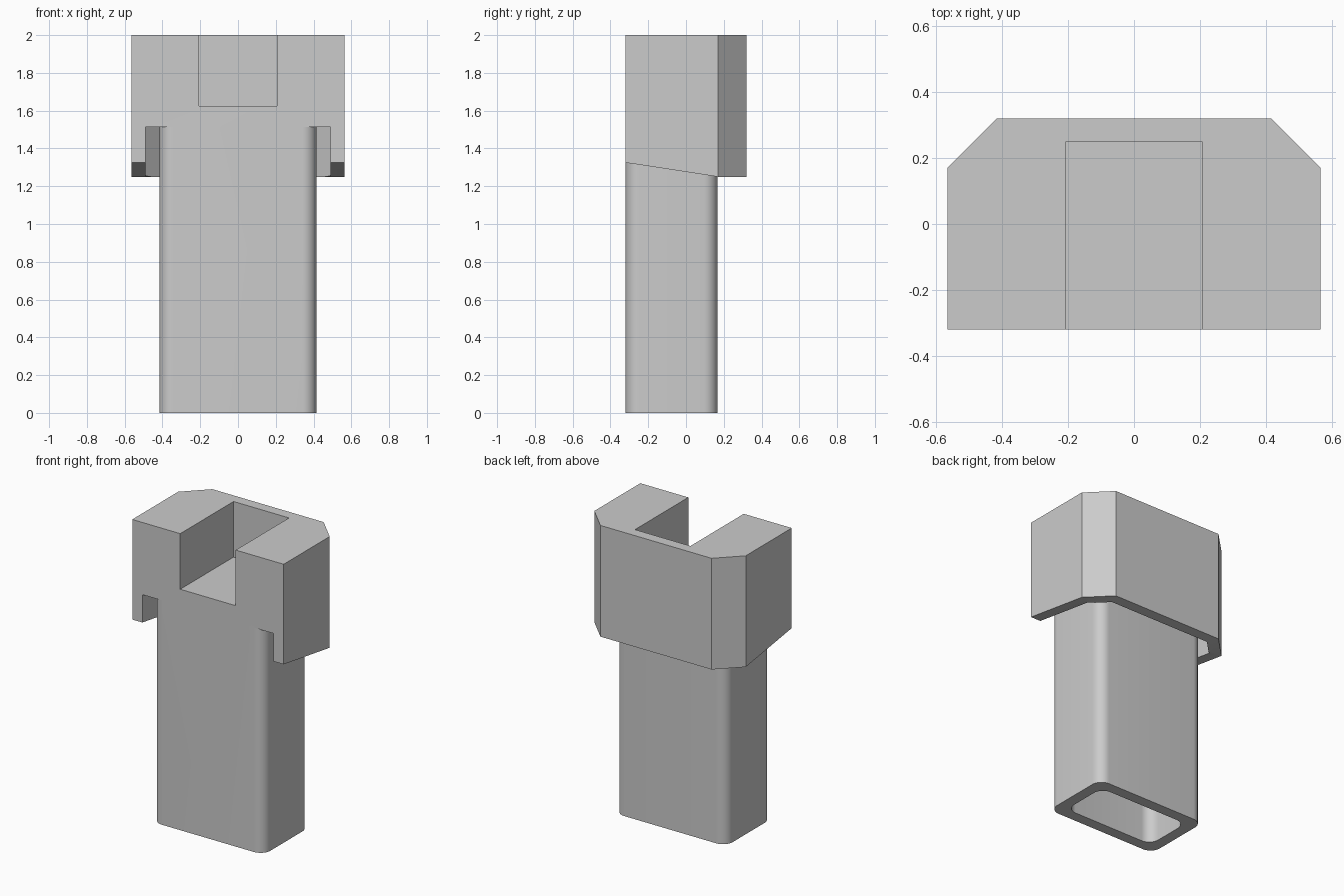
import bpy, bmesh, math

cube = bpy.data.objects.get("Cube")
if cube:
    bpy.data.objects.remove(cube, do_unlink=True)

GREY = (0.6, 0.6, 0.6, 1)
grey = bpy.data.materials.new("plain grey")
grey.use_nodes = True
grey.diffuse_color = GREY
grey.node_tree.nodes["Principled BSDF"].inputs["Base Color"].default_value = GREY


def prism(name, outline, low, high, axis="z"):
    """Extrude a 2D outline: (x, y) along z, or (y, z) along x."""
    bm = bmesh.new()

    def place(u, v, w):
        return (u, v, w) if axis == "z" else (w, u, v)
    face = bm.faces.new([bm.verts.new(place(u, v, low)) for u, v in outline])
    moved = bmesh.ops.extrude_face_region(bm, geom=[face])["geom"]
    verts = [g for g in moved if isinstance(g, bmesh.types.BMVert)]
    bmesh.ops.translate(bm, verts=verts, vec=place(0, 0, high - low))
    bmesh.ops.recalc_face_normals(bm, faces=bm.faces)
    mesh = bpy.data.meshes.new(name)
    bm.to_mesh(mesh)
    bm.free()
    mesh.materials.append(grey)
    obj = bpy.data.objects.new(name, mesh)
    bpy.context.collection.objects.link(obj)
    return obj


def combine(target, other, operation):
    """Apply a boolean and discard the helper."""
    mod = target.modifiers.new(operation, "BOOLEAN")
    mod.operation, mod.object, mod.solver = operation, other, "EXACT"
    bpy.ops.object.select_all(action="DESELECT")
    bpy.context.view_layer.objects.active = target
    target.select_set(True)
    bpy.ops.object.modifier_apply(modifier=mod.name)
    bpy.data.objects.remove(other, do_unlink=True)


def rect(x, y0, y1):
    return [(-x, y0), (x, y0), (x, y1), (-x, y1)]


def chamfered(x, y0, y1, shoulder, x_back):
    return [(-x, y0), (x, y0), (x, shoulder), (x_back, y1), (-x_back, y1), (-x, shoulder)]


def rounded(x, y0, y1, r, steps=10):
    points = []
    centres = [(x - r, y1 - r), (r - x, y1 - r), (r - x, y0 + r), (x - r, y0 + r)]
    for corner, (cx, cy) in enumerate(centres):
        for i in range(steps + 1):
            a = math.pi / 2 * (corner + i / steps)
            points.append((cx + r * math.cos(a), cy + r * math.sin(a)))
    return points


FRONT, BACK = -0.32, 0.32
CAP_BOTTOM, CAVITY_TOP, TOP = 1.25, 1.513, 2.0

# Cap with chamfered back corners
body = prism("capped_tube", chamfered(0.565, FRONT, BACK, 0.17, 0.415), CAP_BOTTOM, TOP)

# Underside rising toward the front
slope = prism("slope_cutter", [(0.17, CAP_BOTTOM), (-0.418, 1.34), (-0.418, 1.1), (0.17, 1.1)],
              -0.7, 0.7, axis="x")
combine(body, slope, "DIFFERENCE")

# Skirt cavity, open at the front and below
cavity = prism("cavity_cutter", chamfered(0.49, -0.4, 0.245, 0.139, 0.384), 1.1, CAVITY_TOP)
combine(body, cavity, "DIFFERENCE")

# Pocket in the top, open at the front
pocket = prism("pocket_cutter", rect(0.207, -0.4, 0.248), 1.625, 2.1)
combine(body, pocket, "DIFFERENCE")

# Hollow rounded tube, flush with the front of the cap
tube = prism("tube", rounded(0.415, FRONT, 0.167, 0.073), 0, CAVITY_TOP)
combine(body, tube, "UNION")
bore = prism("bore_cutter", rounded(0.34, FRONT + 0.075, 0.092, 0.073), -0.1, CAVITY_TOP)
combine(body, bore, "DIFFERENCE")

bpy.ops.object.select_all(action="DESELECT")
bpy.context.view_layer.objects.active = body
body.select_set(True)
bpy.ops.object.shade_smooth_by_angle(angle=math.radians(30))
